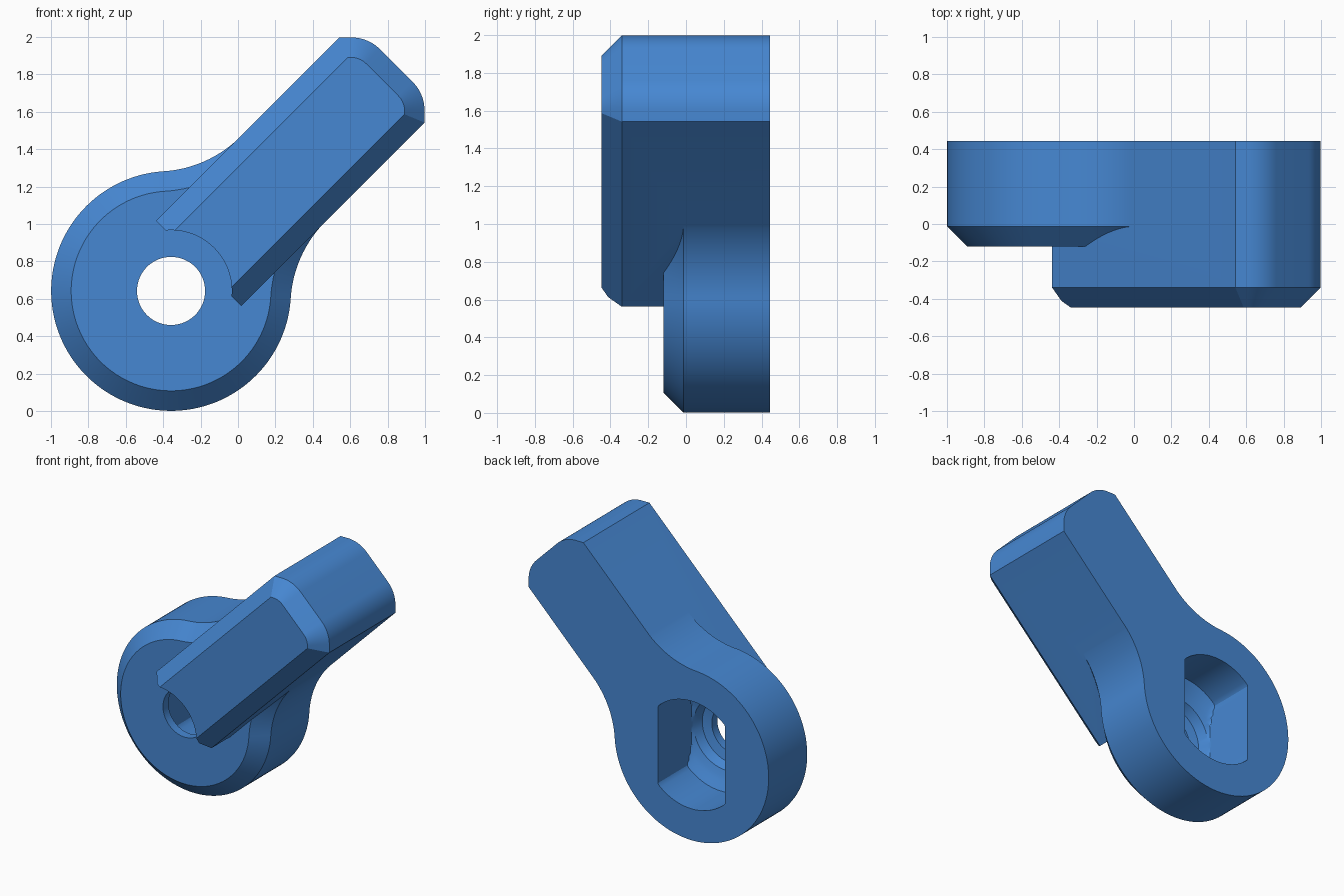
import bpy, bmesh, math

if "Cube" in bpy.data.objects:
    bpy.data.objects.remove(bpy.data.objects["Cube"])

CX, CZ = -0.358, 0.642          # hub axis
BACK, HUB_FRONT, ARM_FRONT = 0.445, -0.12, -0.447
HUB_R, HALF, CH = 0.641, 0.322, 0.107
S = math.sqrt(0.5)


def arm_frame(pts):
    """Points along/across the 45 degree arm -> x, z."""
    return [(CX + (u - v) * S, CZ + (u + v) * S) for u, v in pts]


def arc(cu, cv, r, a0, a1, n):
    return [(cu + r * math.cos(a0 + (a1 - a0) * i / n),
             cv + r * math.sin(a0 + (a1 - a0) * i / n)) for i in range(n + 1)]


def loft(name, rings):
    """Solid through matching closed rings given as (y, points)."""
    bm = bmesh.new()
    loops = [[bm.verts.new((x, y, z)) for x, z in pts] for y, pts in rings]
    n = len(loops[0])
    for a, b in zip(loops, loops[1:]):
        for i in range(n):
            j = (i + 1) % n
            bm.faces.new((a[i], a[j], b[j], b[i]))
    bm.faces.new(loops[0])
    bm.faces.new(loops[-1])
    bmesh.ops.recalc_face_normals(bm, faces=bm.faces)
    mesh = bpy.data.meshes.new(name)
    bm.to_mesh(mesh)
    bm.free()
    ob = bpy.data.objects.new(name, mesh)
    bpy.context.collection.objects.link(ob)
    return ob


def boolean(ob, other, op):
    mod = ob.modifiers.new(op, 'BOOLEAN')
    mod.operation, mod.solver, mod.object = op, 'EXACT', other
    bpy.context.view_layer.update()
    dg = bpy.context.evaluated_depsgraph_get()
    mesh = bpy.data.meshes.new_from_object(ob.evaluated_get(dg))
    ob.modifiers.clear()
    ob.data = mesh
    bpy.data.objects.remove(other)


# Hub with concave fillets flowing into the arm
def hub_outline(d):
    r, line = 0.64, HALF - 0.001
    cu = math.sqrt((HUB_R + r) ** 2 - (line + r) ** 2)
    cv = line + r
    t = math.atan2(cv, cu)
    upper = arc(cu, cv, r + d, -math.pi / 2, t - math.pi, 20)
    hub = arc(0, 0, HUB_R - d, t, 2 * math.pi - t, 90)[1:-1]
    lower = [(u, -v) for u, v in reversed(upper)]
    return arm_frame(upper + hub + lower)


hub = loft("lever_body", [(BACK, hub_outline(0)),
                          (HUB_FRONT + CH, hub_outline(0)),
                          (HUB_FRONT, hub_outline(CH))])


# Arm with rounded end corners and a chamfered front
def arm_outline(d):
    half = [(0.209, HALF - d), (1.595 - d * math.tan(math.pi / 8), HALF - d)]
    half += arc(1.484, 0.122, 0.22 - d, math.pi / 4, 0, 10)
    return arm_frame(half + [(u, -v) for u, v in reversed(half)])


arm = loft("arm", [(BACK, arm_outline(0)),
                   (ARM_FRONT + CH, arm_outline(0)),
                   (ARM_FRONT, arm_outline(CH))])


# Round section about the hub axis, optionally limited in width by two flats
def ring(r, flat=9):
    return [(CX + max(-flat, min(flat, x)), CZ + z)
            for x, z in arc(0, 0, r, 0, 2 * math.pi, 128)[:-1]]


# Clearance around the hole at the arm root
boolean(arm, loft("clearance", [(0.0, ring(0.325)), (-0.7, ring(0.325))]), 'DIFFERENCE')
boolean(hub, arm, 'UNION')

# Flat-sided socket from the back, narrowing to a round front hole
profile = [(0.6, 0.405), (0.095, 0.405), (0.078, 0.375), (0.06, 0.345),
           (0.045, 0.315), (0.03, 0.275), (-0.04, 0.25), (-0.055, 0.182), (-0.3, 0.182)]
boolean(hub, loft("socket", [(y, ring(r, 0.28)) for y, r in profile]), 'DIFFERENCE')

# Colour and shading
blue = bpy.data.materials.new("blue")
blue.diffuse_color = (0.062, 0.245, 0.65, 1)
blue.use_nodes = True
blue.node_tree.nodes["Principled BSDF"].inputs["Base Color"].default_value = blue.diffuse_color
hub.data.materials.clear()
hub.data.materials.append(blue)
for p in hub.data.polygons:
    p.material_index = 0
bpy.ops.object.select_all(action='DESELECT')
hub.select_set(True)
bpy.context.view_layer.objects.active = hub
bpy.ops.object.shade_smooth_by_angle(angle=math.radians(20))
